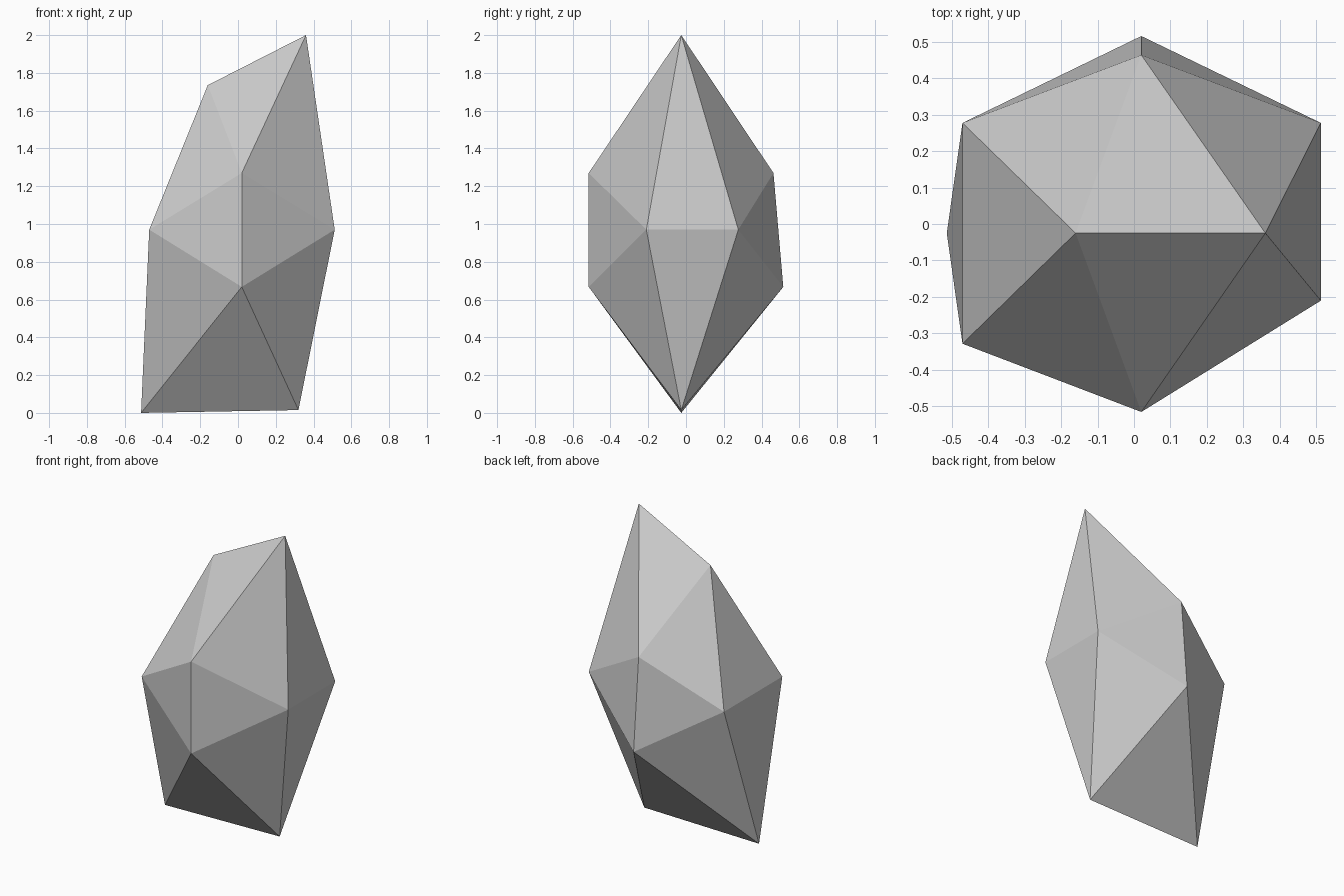
import bpy, bmesh
from itertools import product

if "Cube" in bpy.data.objects:
    bpy.data.objects.remove(bpy.data.objects["Cube"])

# Crystal rock: a stretched icosahedron, made of three crossed pairs of edges
# keyed by the sign of the two axes each corner lies along
ridge = {(-1, 1): (-0.16, -0.025, 1.735), (1, 1): (0.36, -0.025, 2.0),
         (-1, -1): (-0.513, -0.025, 0.0), (1, -1): (0.32, -0.025, 0.015)}   # (x, z)
front_back = {(-1, 1): (0.02, -0.515, 1.27), (1, 1): (0.02, 0.463, 1.27),
              (-1, -1): (0.02, -0.515, 0.667), (1, -1): (0.02, 0.515, 0.667)}  # (y, z)
sides = {(-1, -1): (-0.47, -0.328, 0.97), (-1, 1): (-0.47, 0.277, 0.97),
         (1, -1): (0.512, -0.21, 0.97), (1, 1): (0.512, 0.277, 0.97)}       # (x, y)

bm = bmesh.new()
R, F, S = ({k: bm.verts.new(p) for k, p in group.items()}
           for group in (ridge, front_back, sides))

# One facet per octant
for x, y, z in product((-1, 1), repeat=3):
    bm.faces.new((R[x, z], F[y, z], S[x, y]))

# Two facets on each of the six edges
for a, b in product((-1, 1), repeat=2):
    bm.faces.new((R[-1, b], R[1, b], F[a, b]))
    bm.faces.new((F[b, -1], F[b, 1], S[a, b]))
    bm.faces.new((S[a, -1], S[a, 1], R[a, b]))

bmesh.ops.recalc_face_normals(bm, faces=bm.faces)
mesh = bpy.data.meshes.new("crystal_rock")
bm.to_mesh(mesh)
bm.free()
bpy.context.collection.objects.link(bpy.data.objects.new("crystal_rock", mesh))
